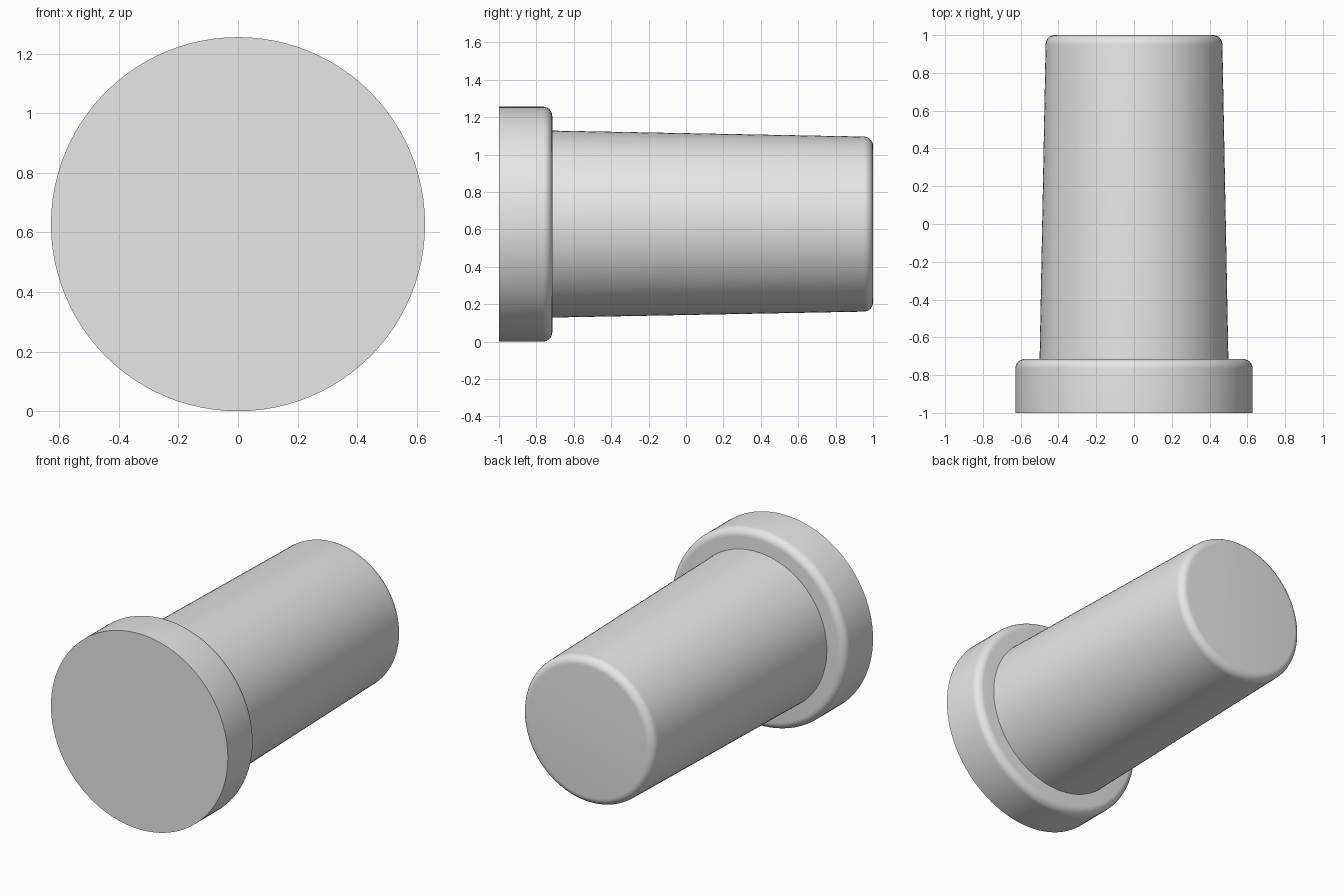
import bpy
import bmesh
from math import cos, sin, pi, radians

old = bpy.data.objects.get("Cube")
if old:
    bpy.data.objects.remove(old, do_unlink=True)

RADIUS = 0.628      # rim of the head, also the height of the axis
FILLET = 0.05
SEGMENTS = 96

grey = bpy.data.materials.new("light_grey")
grey.use_nodes = True
colour = (0.8, 0.8, 0.8, 1)
grey.diffuse_color = colour
grey.node_tree.nodes["Principled BSDF"].inputs["Base Color"].default_value = colour


def turned_part(name, y0, y1, r0, r1):
    """Capped round body along y with a rounded edge at its back end."""
    profile = [(r0, y0)]
    for i in range(9):
        a = i / 8 * pi / 2
        profile.append((r1 - FILLET + FILLET * cos(a), y1 - FILLET + FILLET * sin(a)))

    bm = bmesh.new()
    rings = []
    for r, y in profile:
        rings.append([bm.verts.new((r * cos(2 * pi * k / SEGMENTS), y,
                                    RADIUS + r * sin(2 * pi * k / SEGMENTS)))
                      for k in range(SEGMENTS)])
    for a, b in zip(rings, rings[1:]):
        for k in range(SEGMENTS):
            n = (k + 1) % SEGMENTS
            bm.faces.new((a[k], a[n], b[n], b[k]))
    bm.faces.new(rings[0])
    bm.faces.new(rings[-1])
    bmesh.ops.recalc_face_normals(bm, faces=bm.faces)

    mesh = bpy.data.meshes.new(name)
    bm.to_mesh(mesh)
    bm.free()
    mesh.materials.append(grey)
    obj = bpy.data.objects.new(name, mesh)
    bpy.context.collection.objects.link(obj)
    bpy.ops.object.select_all(action='DESELECT')
    obj.select_set(True)
    bpy.context.view_layer.objects.active = obj
    bpy.ops.object.shade_smooth_by_angle(angle=radians(30))
    return obj


# Wide flat head at the front, tapered plug behind it
turned_part("head", -1.0, -0.715, RADIUS, RADIUS)
turned_part("tapered_plug", -0.73, 1.0, 0.5, 0.468)
